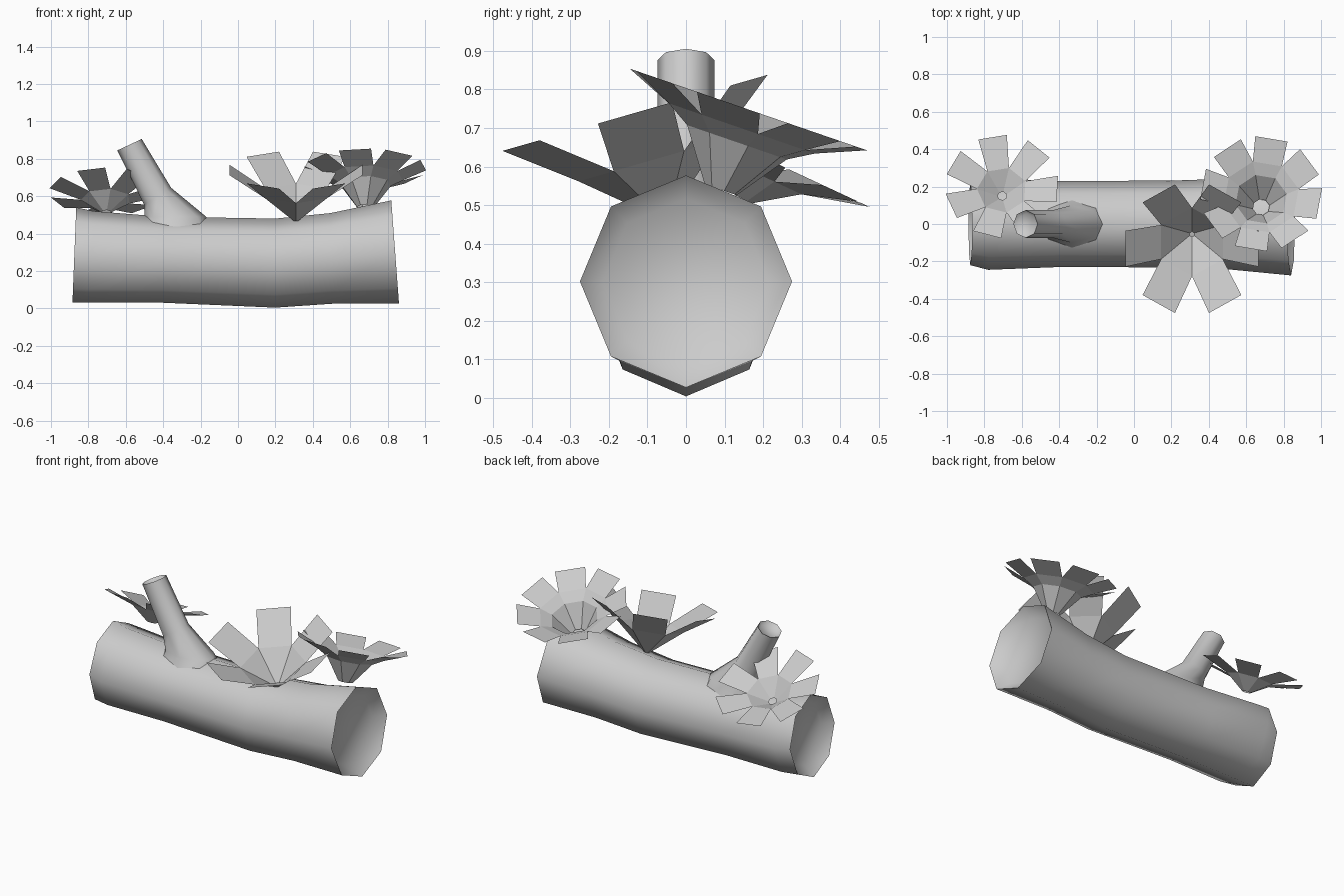
import bpy, bmesh
from math import sin, cos, pi, radians
from mathutils import Vector, Matrix

cube = bpy.data.objects.get("Cube")
if cube:
    bpy.data.objects.remove(cube, do_unlink=True)

grey = bpy.data.materials.new("plain grey")
grey.use_nodes = True
GREY = (0.6, 0.6, 0.6, 1)
grey.diffuse_color = GREY
grey.node_tree.nodes["Principled BSDF"].inputs["Base Color"].default_value = GREY


def finish(bm, name, smooth):
    mesh = bpy.data.meshes.new(name)
    bm.to_mesh(mesh)
    bm.free()
    mesh.materials.append(grey)
    obj = bpy.data.objects.new(name, mesh)
    bpy.context.collection.objects.link(obj)
    if smooth:
        bpy.ops.object.select_all(action='DESELECT')
        obj.select_set(True)
        bpy.context.view_layer.objects.active = obj
        bpy.ops.object.shade_smooth_by_angle(angle=radians(60))
    return obj


def skin(name, rings):
    """Bridge a list of equal rings of points and cap both ends."""
    bm = bmesh.new()
    loops = [[bm.verts.new(p) for p in ring] for ring in rings]
    n = len(loops[0])
    for a, b in zip(loops, loops[1:]):
        for i in range(n):
            j = (i + 1) % n
            bm.faces.new((a[i], a[j], b[j], b[i]))
    bm.faces.new(loops[0][::-1])
    bm.faces.new(loops[-1])
    bmesh.ops.recalc_face_normals(bm, faces=bm.faces)
    return finish(bm, name, True)


# Log: eight-sided, sagging in the middle, dished at both ends
def log_ring(x, cz, r, lean=0.0, ry=None):
    ry = ry or r
    return [Vector((x + lean * r * cos(k * pi / 4), ry * sin(k * pi / 4),
                    cz + r * cos(k * pi / 4))) for k in range(8)]


skin("log", [log_ring(-0.815, 0.285, 0.2, 0.04, 0.17),
             log_ring(-0.875, 0.285, 0.255, 0.04, 0.22),
             log_ring(-0.78, 0.275, 0.245, 0.02),
             log_ring(-0.4, 0.26, 0.23),
             log_ring(0.2, 0.242, 0.238, 0, 0.232),
             log_ring(0.5, 0.267, 0.242, -0.03),
             log_ring(0.84, 0.302, 0.275, -0.075),
             log_ring(0.78, 0.302, 0.215, -0.075)])


# Broken branch: flares where it leaves the log, slightly dished at the tip
def branch_ring(x, z, rx, ry, tilt):
    turn = Matrix.Rotation(radians(-tilt), 3, 'Y')
    return [Vector((x, 0, z)) + turn @ Vector((rx * cos(a), ry * sin(a), 0))
            for a in (k * pi / 4 for k in range(8))]


skin("branch", [branch_ring(-0.33, 0.41, 0.2, 0.14, 0),
                branch_ring(-0.335, 0.49, 0.165, 0.1, 0),
                branch_ring(-0.43, 0.6, 0.085, 0.075, 32),
                branch_ring(-0.58, 0.875, 0.072, 0.074, 25),
                branch_ring(-0.572, 0.858, 0.055, 0.057, 25)])


# Flowers: a faceted funnel with one flat petal on each of its sides
def flower(name, base, tilt, count, phase, funnel, tip, width):
    frame = Matrix.Translation(base) @ Matrix.Rotation(radians(tilt), 4, 'X')
    bm = bmesh.new()
    half = pi / count
    sections = [(r * cos(half), h, r * sin(half)) for r, h in funnel]
    sections.append((*tip, width / 2))
    for k in range(count):
        a = radians(phase) + 2 * half * k
        out, side = Vector((cos(a), sin(a), 0)), Vector((-sin(a), cos(a), 0))
        rows = []
        for r, h, w in sections:
            mid = out * r + Vector((0, 0, h))
            rows.append([bm.verts.new(frame @ (mid + side * s)) for s in (-w, w)])
        for lo, hi in zip(rows, rows[1:]):
            bm.faces.new((lo[0], lo[1], hi[1], hi[0]))
    bmesh.ops.remove_doubles(bm, verts=bm.verts, dist=0.0005)
    return finish(bm, name, False)


flower("front_flower", (0.31, -0.055, 0.47), 16, 6, 0,
       ((0.015, 0), (0.19, 0.15)), (0.355, 0.28), 0.2)
flower("left_flower", (-0.705, 0.15, 0.515), -25, 7, 100,
       ((0.025, 0), (0.135, 0.075)), (0.295, 0.12), 0.155)
flower("right_flower", (0.68, 0.09, 0.54), -19, 8, 80,
       ((0.045, 0), (0.14, 0.13), (0.205, 0.168)), (0.315, 0.22), 0.175)
